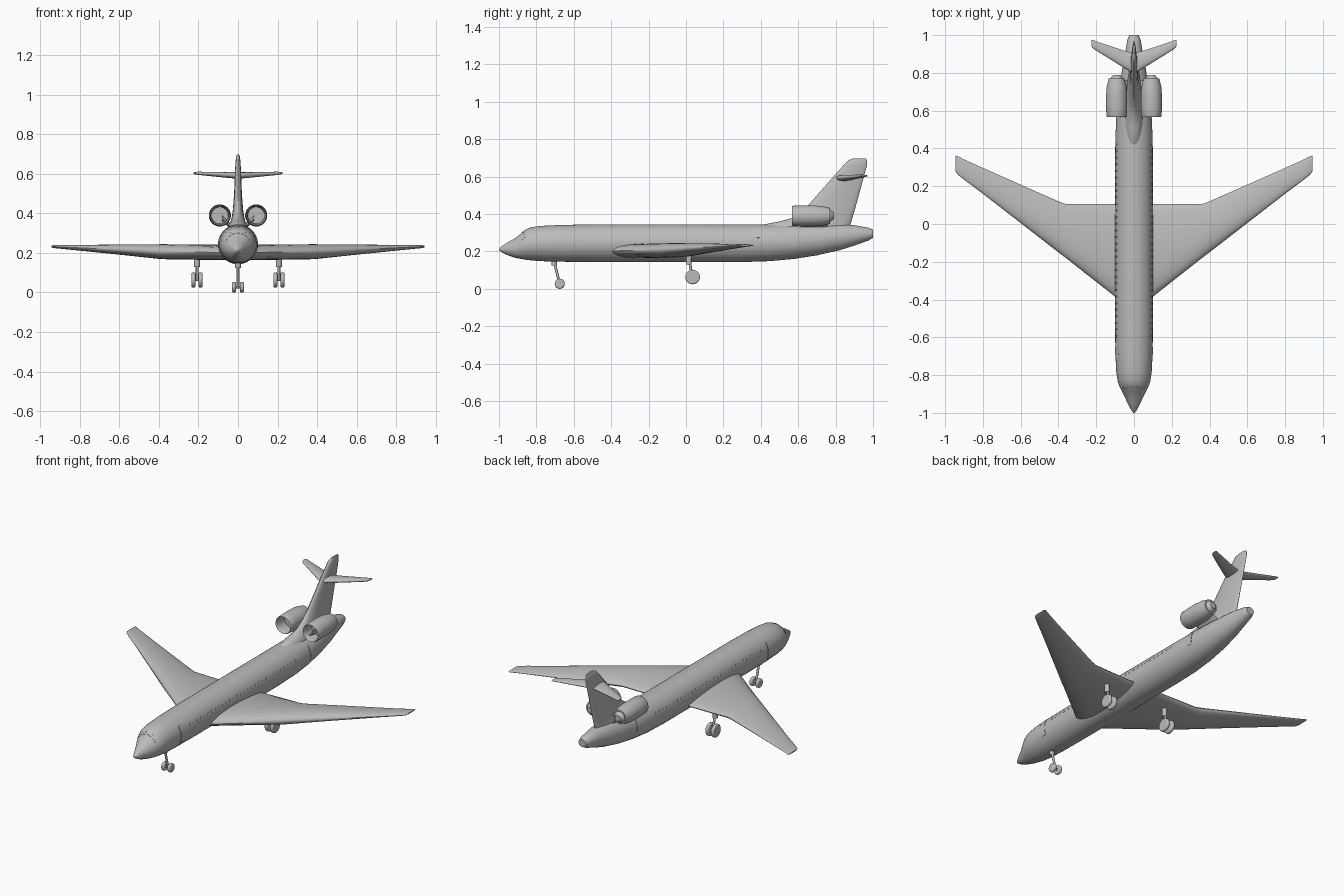
import bpy, bmesh, math
from mathutils import Vector

cube = bpy.data.objects.get("Cube")
if cube:
    bpy.data.objects.remove(cube)

grey = bpy.data.materials.new("plain_grey")
grey.use_nodes = True
grey.diffuse_color = (0.5, 0.5, 0.5, 1)
grey.node_tree.nodes["Principled BSDF"].inputs["Base Color"].default_value = (0.5, 0.5, 0.5, 1)


def finish(name, bm, angle=40):
    bmesh.ops.recalc_face_normals(bm, faces=bm.faces)
    mesh = bpy.data.meshes.new(name)
    bm.to_mesh(mesh)
    bm.free()
    mesh.materials.append(grey)
    obj = bpy.data.objects.new(name, mesh)
    bpy.context.collection.objects.link(obj)
    bpy.ops.object.select_all(action="DESELECT")
    obj.select_set(True)
    bpy.context.view_layer.objects.active = obj
    bpy.ops.object.shade_smooth_by_angle(angle=math.radians(angle))
    return obj


def loft(name, rings, angle=40):
    """Skin a list of closed rings and cap both ends."""
    bm = bmesh.new()
    rows = [[bm.verts.new(p) for p in ring] for ring in rings]
    n = len(rows[0])
    for a, b in zip(rows, rows[1:]):
        for i in range(n):
            j = (i + 1) % n
            bm.faces.new((a[i], a[j], b[j], b[i]))
    bm.faces.new(rows[0])
    bm.faces.new(rows[-1])
    return finish(name, bm, angle)


def foil(y0, y1, half, n=24):
    """Aerofoil outline as (chord position, thickness) pairs."""
    pts = []
    for i in range(n):
        t = math.tau * i / n
        pts.append((y0 + (y1 - y0) * (1 - math.cos(t)) / 2,
                    half * math.sin(t) * (1 + 0.25 * math.cos(t))))
    return pts


def rod(name, start, end, radius, sides=16, bevel=0):
    a, b = Vector(start), Vector(end)
    bpy.ops.mesh.primitive_cylinder_add(vertices=sides, radius=radius,
                                        depth=(b - a).length, location=(a + b) / 2)
    obj = bpy.context.object
    obj.name = name
    obj.rotation_euler = (b - a).to_track_quat("Z", "Y").to_euler()
    obj.data.materials.append(grey)
    if bevel:
        mod = obj.modifiers.new("Rounded rim", "BEVEL")
        mod.width, mod.segments = bevel, 3
    bpy.ops.object.shade_smooth_by_angle(angle=math.radians(40))


# Fuselage stations: y, bottom, top, half width
STATIONS = [
    (-1.0, .205, .215, .004), (-.985, .195, .228, .015), (-.95, .178, .25, .033),
    (-.91, .165, .273, .052), (-.885, .16, .294, .065), (-.86, .156, .315, .077),
    (-.83, .152, .329, .087), (-.78, .148, .336, .094), (-.68, .145, .341, .099),
    (-.48, .143, .345, .1), (.3, .143, .345, .1), (.45, .148, .345, .099),
    (.58, .16, .345, .093), (.7, .179, .345, .081), (.82, .206, .344, .063),
    (.9, .231, .34, .048), (.975, .258, .327, .035), (1.0, .272, .316, .025)]


def skin(y, angle, lift=0):
    """Point on the fuselage; angle runs from the top towards +x."""
    for a, b in zip(STATIONS, STATIONS[1:]):
        if a[0] <= y <= b[0]:
            f = (y - a[0]) / (b[0] - a[0])
            low, top, half = [p + (q - p) * f for p, q in zip(a[1:], b[1:])]
            break
    return ((half + lift) * math.sin(angle), y,
            (low + top) / 2 + ((top - low) / 2 + lift) * math.cos(angle))


loft("fuselage", [[skin(s[0], math.tau * i / 40) for i in range(40)] for s in STATIONS])


def plates(name, spans, lift=0.0025, steps=8):
    """Thin raised panels that follow the fuselage skin."""
    bm = bmesh.new()
    for y0, y1, a0, a1 in spans:
        rows = []
        for i in range(steps + 1):
            a = math.radians(a0 + (a1 - a0) * i / steps)
            rows.append([bm.verts.new(skin(y, a, h)) for y, h in
                         ((y0, -.003), (y0, lift), (y1, lift), (y1, -.003))])
        for p, q in zip(rows, rows[1:]):
            for k in range(4):
                bm.faces.new((p[k], p[(k + 1) % 4], q[(k + 1) % 4], q[k]))
        bm.faces.new(rows[0])
        bm.faces.new(rows[-1])
    finish(name, bm)


# Doors, cabin windows and cockpit windows
for side, word in ((1, "left"), (-1, "right")):
    plates(word + "_front_door", [(-.69, -.65, side * 55, side * 115)])
    plates(word + "_rear_door", [(.565, .6, side * 50, side * 105)], .002)
    plates(word + "_cabin_windows",
           [(y, y + .012, side * 66, side * 74)
            for y in (-.6 + .035 * i for i in range(30))], .001, 2)
plates("cockpit_windows",
       [(-.878, -.86, c - 7, c + 7) for c in (-54, -36, -18, 0, 18, 36, 54)], .001, 3)

# Main wing: x, leading y, trailing y, middle z, half thickness
HALF_WING = [(0, -.46, .105, .203, .038), (.1, -.385, .105, .203, .038),
             (.36, -.18, .105, .206, .037), (.4, -.15, .12, .207, .036),
             (.6, .005, .208, .217, .025), (.8, .16, .297, .226, .014),
             (.9, .235, .342, .231, .009), (.935, .263, .36, .232, .007),
             (.945, .28, .362, .233, .003)]
# Tailplane
HALF_TAIL = [(0, .795, .905, .592, .016), (.05, .825, .917, .594, .014),
             (.2, .918, .967, .603, .008), (.217, .929, .974, .604, .006),
             (.225, .942, .973, .604, .003)]
for name, half in (("main_wing", HALF_WING), ("tailplane", HALF_TAIL)):
    span = [(-s[0], *s[1:]) for s in reversed(half[1:])] + half
    loft(name, [[(x, y, z + h) for y, h in foil(y0, y1, t)]
                for x, y0, y1, z, t in span])

# Tail fin with a long root fairing: z, leading y, trailing y, half thickness
FIN = [(.3, .36, .87, .055), (.345, .42, .88, .042), (.36, .5, .884, .036),
       (.38, .57, .89, .031), (.42, .63, .902, .025), (.5, .7, .924, .019),
       (.6, .788, .951, .016), (.66, .842, .968, .012), (.688, .87, .969, .01),
       (.698, .895, .96, .005)]
loft("tail_fin", [[(h, y, z) for y, h in foil(y0, y1, t)] for z, y0, y1, t in FIN])

# Engines: profile of (y, radius) from inside the intake, over the cowl, to the tail cone
POD = [(.64, .02), (.64, .042), (.6, .044), (.572, .048), (.566, .051), (.572, .054),
       (.62, .056), (.68, .056), (.73, .052), (.77, .042), (.77, .034), (.79, .018)]
for side, word in ((1, "left"), (-1, "right")):
    loft(word + "_engine",
         [[(side * .092 + r * math.cos(a), y, .39 + r * math.sin(a))
           for a in (math.tau * i / 32 for i in range(32))] for y, r in POD])
    loft(word + "_engine_pylon",
         [[(side * x, y, z + h) for y, h in foil(.6, .76, .014)]
          for x, z in ((.01, .31), (.08, .375))])


# Landing gear
def gear(name, x, top, foot, radius, gap, width, block):
    rod(name + "_housing", (x, top[0], top[1] - block), (x, top[0], top[1] + .03), .015, 12)
    rod(name + "_strut", (x, *top), (x, *foot), .007, 12)
    rod(name + "_axle", (x - gap, *foot), (x + gap, *foot), .006, 12)
    for s, word in ((1, "left"), (-1, "right")):
        rod(name + "_" + word + "_wheel", (x + s * gap - width / 2, *foot),
            (x + s * gap + width / 2, *foot), radius, 28, width * .35)


gear("nose_gear", 0, (-.705, .145), (-.675, .027), .027, .02, .02, .02)
for side, word in ((1, "left"), (-1, "right")):
    gear(word + "_main_gear", side * .207, (.015, .16), (.035, .063), .039, .018, .02, .03)
